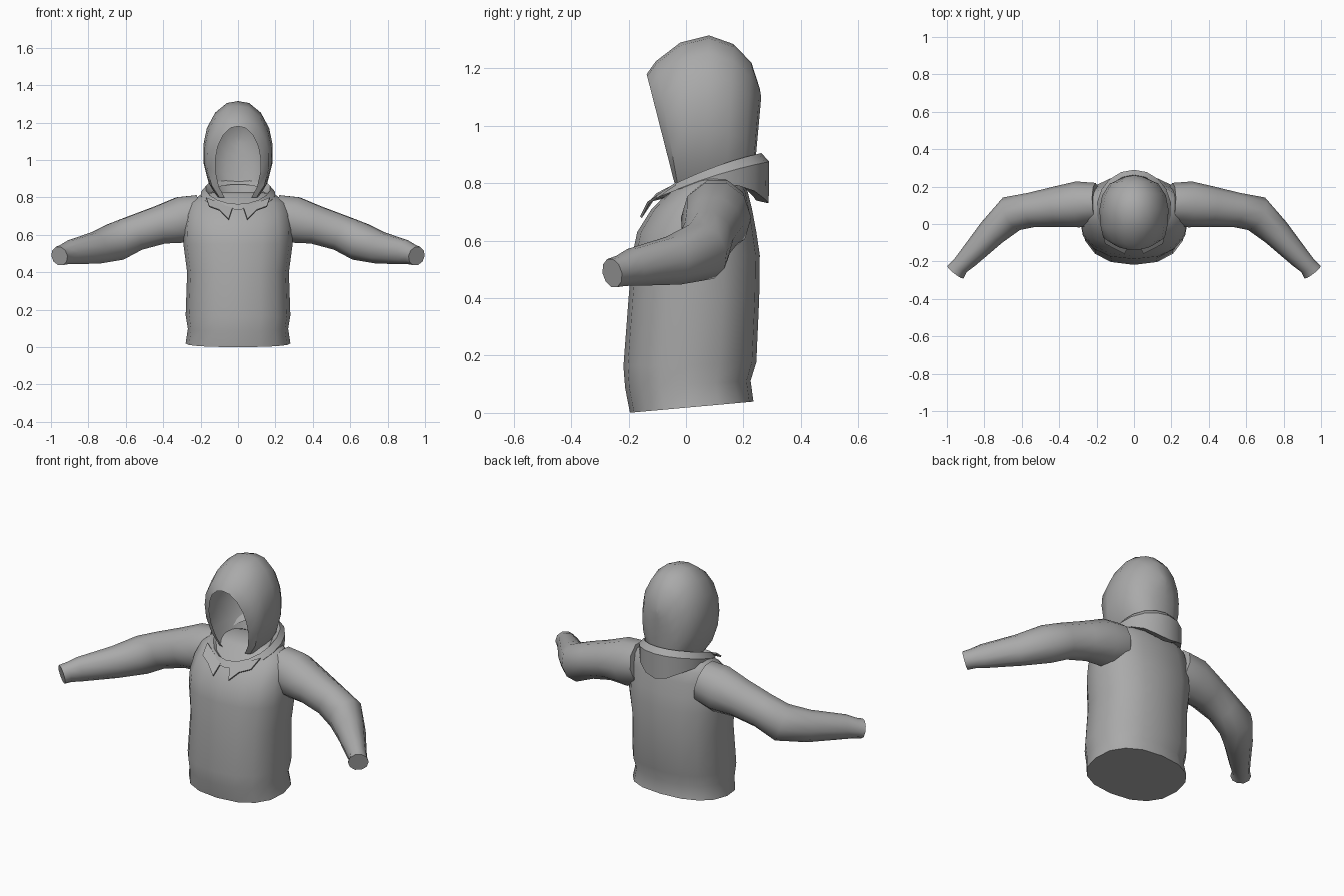
import bpy, bmesh, math
from mathutils import Vector

cube = bpy.data.objects.get("Cube")
if cube:
    bpy.data.objects.remove(cube)

GREY = (0.4, 0.4, 0.4, 1)
cloth = bpy.data.materials.new("grey_cloth")
cloth.use_nodes = True
cloth.diffuse_color = GREY
bsdf = cloth.node_tree.nodes["Principled BSDF"]
bsdf.inputs["Base Color"].default_value = GREY
bsdf.inputs["Roughness"].default_value = 0.8


def loft(name, rings, closed=True, caps=True, angle=50):
    """Skin a list of equal-length point rings."""
    bm = bmesh.new()
    rows = [[bm.verts.new(p) for p in ring] for ring in rings]
    n = len(rows[0])
    for a, b in zip(rows, rows[1:]):
        for i in range(n if closed else n - 1):
            j = (i + 1) % n
            bm.faces.new((a[i], a[j], b[j], b[i]))
    if caps:
        bm.faces.new(rows[0])
        bm.faces.new(rows[-1])
    bmesh.ops.remove_doubles(bm, verts=bm.verts, dist=0.0005)
    bmesh.ops.recalc_face_normals(bm, faces=bm.faces)
    mesh = bpy.data.meshes.new(name)
    bm.to_mesh(mesh)
    bm.free()
    mesh.materials.append(cloth)
    obj = bpy.data.objects.new(name, mesh)
    bpy.context.collection.objects.link(obj)
    bpy.ops.object.select_all(action='DESELECT')
    obj.select_set(True)
    bpy.context.view_layer.objects.active = obj
    bpy.ops.object.shade_smooth_by_angle(angle=math.radians(angle))
    return obj


def soft(v):
    return math.copysign(abs(v) ** 0.85, v)


# Torso: height, half width, front y, back y, tilt of the ring
torso = [(0.02, 0.28, -0.195, 0.235, 0.09), (0.1, 0.268, -0.212, 0.225, 0.06),
         (0.17, 0.28, -0.218, 0.245, 0.03), (0.4, 0.272, -0.2, 0.255, 0),
         (0.55, 0.292, -0.187, 0.257, 0), (0.63, 0.29, -0.17, 0.245, 0),
         (0.71, 0.28, -0.12, 0.23, 0), (0.77, 0.26, -0.06, 0.215, 0),
         (0.815, 0.2, 0, 0.19, 0), (0.83, 0.12, 0.03, 0.16, 0)]
rings = []
for z, w, front, back, tilt in torso:
    ring = []
    for i in range(16):
        a = math.tau * i / 16
        y = (front + back) / 2 + (back - front) / 2 * soft(math.sin(a))
        ring.append((w * soft(math.cos(a)), y, z + tilt * (y - 0.02)))
    rings.append(ring)
loft("torso", rings)

# Sleeves: centre x, y, z, horizontal radius, vertical radius
sleeve = [(0.2, 0.11, 0.7, 0.11, 0.12), (0.3, 0.105, 0.68, 0.123, 0.13),
          (0.42, 0.092, 0.652, 0.108, 0.107), (0.55, 0.075, 0.61, 0.093, 0.1),
          (0.655, 0.055, 0.562, 0.098, 0.105), (0.76, -0.045, 0.53, 0.078, 0.088),
          (0.89, -0.185, 0.507, 0.056, 0.068), (0.93, -0.225, 0.495, 0.048, 0.056),
          (0.955, -0.257, 0.487, 0.055, 0.052)]
centres = [Vector(s[:3]) for s in sleeve]
for side, sign in (("left", 1), ("right", -1)):
    rings = []
    for k, s in enumerate(sleeve):
        before = centres[max(k - 1, 0)]
        after = centres[min(k + 1, len(centres) - 1)]
        along = (centres[k] - before).normalized() + (after - centres[k]).normalized()
        across = along.cross(Vector((0, 0, 1))).normalized()
        up = across.cross(along).normalized()
        ring = []
        for i in range(10):
            a = math.tau * i / 10
            p = centres[k] + across * s[3] * math.cos(a) + up * s[4] * math.sin(a)
            ring.append((p.x * sign, p.y, p.z))
        rings.append(ring)
    loft(side + "_sleeve", rings)

# Hood: arches from the face opening to the back of the head
half = [(0.6, 0), (0.85, 0.15), (1, 0.36), (1, 0.55), (0.9, 0.72), (0.66, 0.88), (0.32, 0.98)]
arch = half + [(0, 1)] + [(-x, t) for x, t in reversed(half)]
# half width, top height, y at the base, y at the top
hood = [(0.12, 1.18, -0.04, -0.137), (0.165, 1.225, -0.03, -0.105),
        (0.178, 1.29, 0, -0.02), (0.185, 1.315, 0.07, 0.08),
        (0.17, 1.285, 0.14, 0.165), (0.13, 1.22, 0.2, 0.228),
        (0.065, 1.13, 0.23, 0.257), (0, 1.1, 0.235, 0.262)]
loft("hood", [[(w * x, y0 + (y1 - y0) * t, 0.8 + (top - 0.8) * t) for x, t in arch]
              for w, top, y0, y1 in hood], closed=False, caps=False)

# Collar: folded band that climbs and droops at the back
rings = [[] for _ in range(5)]
for i in range(18):
    a = math.tau * i / 18
    c, s = math.cos(a), math.sin(a)
    crest = 0.85 - 0.07 * c - 0.015 * c * c
    low = 0.795 - 0.06 * max(0, c) ** 2 - 0.065 * max(0, -c) ** 4
    section = [(0.7, crest - 0.035), (0.87, crest), (1, crest - 0.03),
               (0.99, low), (0.78, low + 0.01)]
    for ring, (r, z) in zip(rings, section):
        ring.append((0.2 * r * s, 0.08 - 0.21 * r * c, z))
loft("collar", rings, caps=False, angle=40)

# Lapels: pointed flaps lying on the chest below the collar
for side, sign in (("left", 1), ("right", -1)):
    top = [(0.17, -0.04, 0.8), (0.155, -0.105, 0.755), (0.1, -0.135, 0.735),
           (0.05, -0.16, 0.685), (0.03, -0.12, 0.745)]
    outer = [(x * sign, y, z) for x, y, z in top]
    inner = [(x, y + 0.006, z - 0.006) for x, y, z in outer]
    loft(side + "_lapel", [outer, inner], angle=30)
